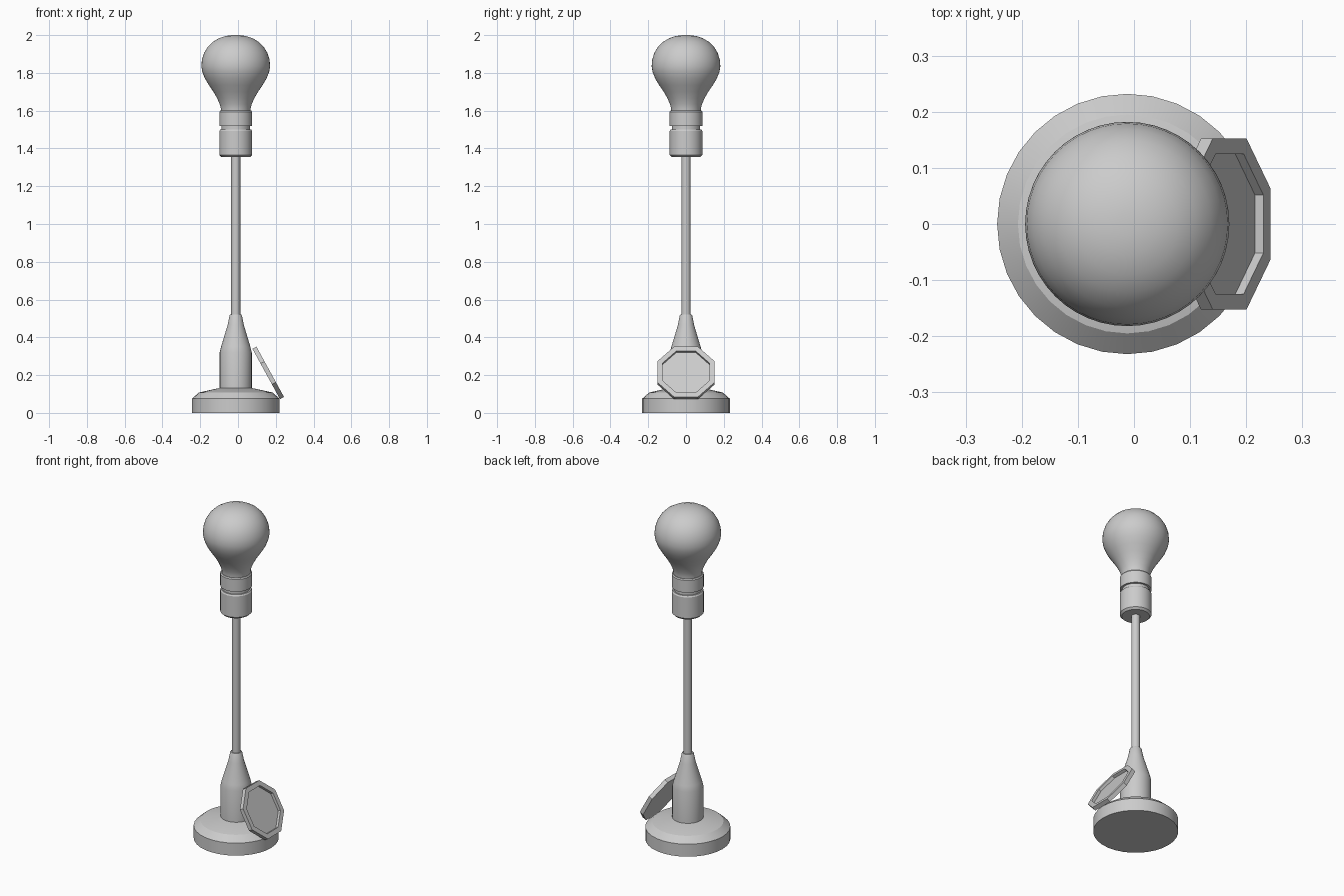
import bpy, bmesh, math
from mathutils import Vector

if "Cube" in bpy.data.objects:
    bpy.data.objects.remove(bpy.data.objects["Cube"])

AXIS_X = -0.012
grey = bpy.data.materials.new("plain grey")
grey.diffuse_color = (0.6, 0.6, 0.6, 1)
grey.use_nodes = True
grey.node_tree.nodes["Principled BSDF"].inputs["Base Color"].default_value = grey.diffuse_color


def finish(bm, name, angle=None):
    bmesh.ops.recalc_face_normals(bm, faces=bm.faces)
    me = bpy.data.meshes.new(name)
    bm.to_mesh(me)
    bm.free()
    me.materials.append(grey)
    ob = bpy.data.objects.new(name, me)
    bpy.context.collection.objects.link(ob)
    if angle:
        bpy.ops.object.select_all(action='DESELECT')
        ob.select_set(True)
        bpy.context.view_layer.objects.active = ob
        bpy.ops.object.shade_smooth_by_angle(angle=math.radians(angle))
    return ob


def lathe(name, profile, segs=32, angle=25):
    """Closed solid of revolution from (radius, height) points."""
    bm = bmesh.new()
    rings = []
    for r, z in profile:
        rings.append([bm.verts.new((AXIS_X + r * math.cos(2 * math.pi * i / segs),
                                    r * math.sin(2 * math.pi * i / segs), z))
                      for i in range(segs)])
    for a, b in zip(rings, rings[1:]):
        for i in range(segs):
            j = (i + 1) % segs
            bm.faces.new((a[i], a[j], b[j], b[i]))
    bm.faces.new(rings[0])
    bm.faces.new(rings[-1])
    return finish(bm, name, angle)


# weighted foot
lathe("base", [(0.232, 0), (0.232, 0.075), (0.195, 0.108), (0.085, 0.132)])

# thick lower column with tapered neck
lathe("column", [(0.085, 0.12), (0.085, 0.32), (0.077, 0.352), (0.043, 0.465),
                 (0.033, 0.515), (0.030, 0.52)])

# slim rod
lathe("rod", [(0.024, 0.51), (0.024, 1.36)], 24)

# bulb socket with groove
lathe("socket", [(0.076, 1.355), (0.087, 1.366), (0.087, 1.492), (0.082, 1.50),
                 (0.075, 1.50), (0.075, 1.52), (0.087, 1.52), (0.087, 1.594),
                 (0.082, 1.60)])

# light bulb
lathe("bulb", [(0.078, 1.595), (0.079, 1.612), (0.085, 1.635), (0.098, 1.665),
               (0.118, 1.70), (0.142, 1.735), (0.163, 1.77), (0.177, 1.805),
               (0.182, 1.835), (0.179, 1.87), (0.168, 1.905), (0.149, 1.937),
               (0.122, 1.964), (0.090, 1.983), (0.055, 1.995), (0.02, 2.0)], 48, 40)

# tilted octagonal plate with a recessed face, leaning beside the column
n = Vector((0.877, 0, 0.480)).normalized()
up = Vector((-n.z, 0, n.x))
side = Vector((0, 1, 0))
centre = Vector((0.1705, 0, 0.2175))   # middle of the outward rim plane
bm = bmesh.new()


def octagon(half, depth):
    r = half / math.cos(math.pi / 8)
    return [bm.verts.new(centre - n * depth
                         + side * r * math.cos(math.pi / 8 + k * math.pi / 4)
                         + up * r * math.sin(math.pi / 8 + k * math.pi / 4))
            for k in range(8)]


loops = [octagon(0.152, 0.024), octagon(0.152, 0), octagon(0.125, 0), octagon(0.125, 0.017)]
for a, b in zip(loops, loops[1:]):
    for i in range(8):
        j = (i + 1) % 8
        bm.faces.new((a[i], a[j], b[j], b[i]))
bm.faces.new(loops[0])
bm.faces.new(loops[-1])
finish(bm, "octagon_plate")
